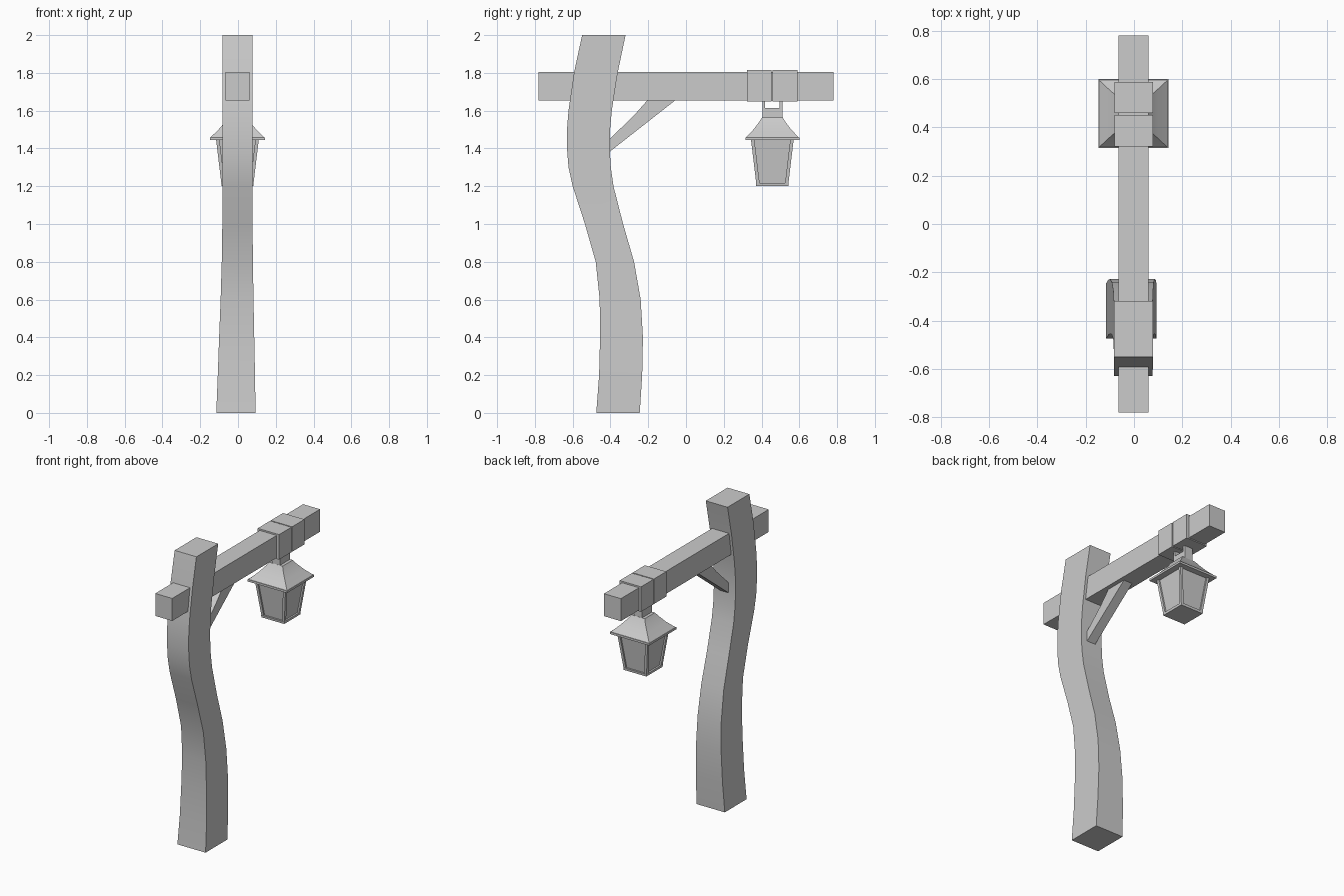
import bpy, bmesh, math

cube = bpy.data.objects.get("Cube")
if cube:
    bpy.data.objects.remove(cube, do_unlink=True)

grey = bpy.data.materials.new("plain grey")
grey.use_nodes = True
colour = (0.6, 0.6, 0.6, 1)
grey.diffuse_color = colour
grey.node_tree.nodes["Principled BSDF"].inputs["Base Color"].default_value = colour


def finish(name, bm, smooth=False):
    bmesh.ops.recalc_face_normals(bm, faces=bm.faces)
    mesh = bpy.data.meshes.new(name)
    bm.to_mesh(mesh)
    bm.free()
    mesh.materials.append(grey)
    obj = bpy.data.objects.new(name, mesh)
    bpy.context.collection.objects.link(obj)
    if smooth:
        bpy.ops.object.select_all(action='DESELECT')
        obj.select_set(True)
        bpy.context.view_layer.objects.active = obj
        bpy.ops.object.shade_smooth_by_angle(angle=math.radians(40))
    return obj


def loft(name, sections, smooth=False):
    """Skin a stack of rectangles given as (z, x0, x1, y0, y1)."""
    bm = bmesh.new()
    rings = []
    for z, x0, x1, y0, y1 in sections:
        corners = ((x0, y0), (x1, y0), (x1, y1), (x0, y1))
        rings.append([bm.verts.new((x, y, z)) for x, y in corners])
    for low, high in zip(rings, rings[1:]):
        for i in range(4):
            j = (i + 1) % 4
            bm.faces.new((low[i], low[j], high[j], high[i]))
    bm.faces.new(rings[0])
    bm.faces.new(rings[-1])
    return finish(name, bm, smooth)


def box(name, x0, x1, y0, y1, z0, z1):
    return loft(name, [(z0, x0, x1, y0, y1), (z1, x0, x1, y0, y1)])


def extrude_side(name, outline, half_width):
    """Extrude a (y, z) outline along x."""
    bm = bmesh.new()
    sides = [[bm.verts.new((x, y, z)) for y, z in outline] for x in (-half_width, half_width)]
    for side in sides:
        bm.faces.new(side)
    for i in range(len(outline)):
        j = (i + 1) % len(outline)
        bm.faces.new((sides[0][i], sides[0][j], sides[1][j], sides[1][i]))
    return finish(name, bm)


# Crooked post: height, left x, right x, front y, back y
loft("post", [
    (0.0, -0.115, 0.093, -0.475, -0.245),
    (0.2, -0.107, 0.09, -0.46, -0.232),
    (0.4, -0.1, 0.086, -0.455, -0.228),
    (0.6, -0.092, 0.082, -0.457, -0.24),
    (0.8, -0.086, 0.079, -0.478, -0.275),
    (1.0, -0.083, 0.077, -0.535, -0.333),
    (1.2, -0.083, 0.077, -0.6, -0.384),
    (1.3, -0.083, 0.077, -0.622, -0.398),
    (1.4, -0.083, 0.077, -0.63, -0.404),
    (1.5, -0.083, 0.077, -0.63, -0.402),
    (1.6, -0.083, 0.077, -0.622, -0.393),
    (1.8, -0.083, 0.078, -0.593, -0.362),
    (2.0, -0.083, 0.078, -0.55, -0.32)], smooth=True)

# Crossbeam with two straps, and the brace beneath it
box("crossbeam", -0.065, 0.06, -0.78, 0.78, 1.655, 1.805)
for side, y in (("front", 0.322), ("back", 0.459)):
    box(side + "_strap", -0.08, 0.078, y, y + 0.13, 1.648, 1.815)
extrude_side("brace", [(-0.42, 1.37), (-0.05, 1.66), (-0.2, 1.66),
                       (-0.275, 1.575), (-0.42, 1.435)], 0.032)

# Lantern, centred under the straps
CX, CY = -0.003, 0.457


def section(z, hx, hy):
    return (z, CX - hx, CX + hx, CY - hy, CY + hy)


loft("hanger_block", [section(1.55, 0.03, 0.053), section(1.615, 0.03, 0.053)])
for side, y in (("front", CY - 0.053), ("back", CY + 0.038)):
    box(side + "_hanger_prong", CX - 0.03, CX + 0.03, y, y + 0.015, 1.6, 1.655)
loft("lantern_roof", [section(1.458, 0.143, 0.14), section(1.5, 0.1, 0.1),
                      section(1.54, 0.066, 0.07), section(1.565, 0.05, 0.054)], smooth=True)
loft("lantern_brim", [section(1.445, 0.145, 0.143), section(1.459, 0.145, 0.143)])
loft("lantern_glass", [section(1.205, 0.073, 0.074), section(1.448, 0.103, 0.103)])
loft("lantern_base", [section(1.2, 0.084, 0.085), section(1.216, 0.086, 0.087)])

# Slanted bars at the lantern's four corners
for sx, left in ((-1, "right"), (1, "left")):
    for sy, back in ((-1, "front"), (1, "back")):
        rows = []
        for z, half in ((1.205, 0.084), (1.447, 0.113)):
            xs = sorted((CX + sx * half, CX + sx * (half - 0.018)))
            ys = sorted((CY + sy * half, CY + sy * (half - 0.018)))
            rows.append((z, *xs, *ys))
        loft("lantern_bar_" + back + "_" + left, rows)
